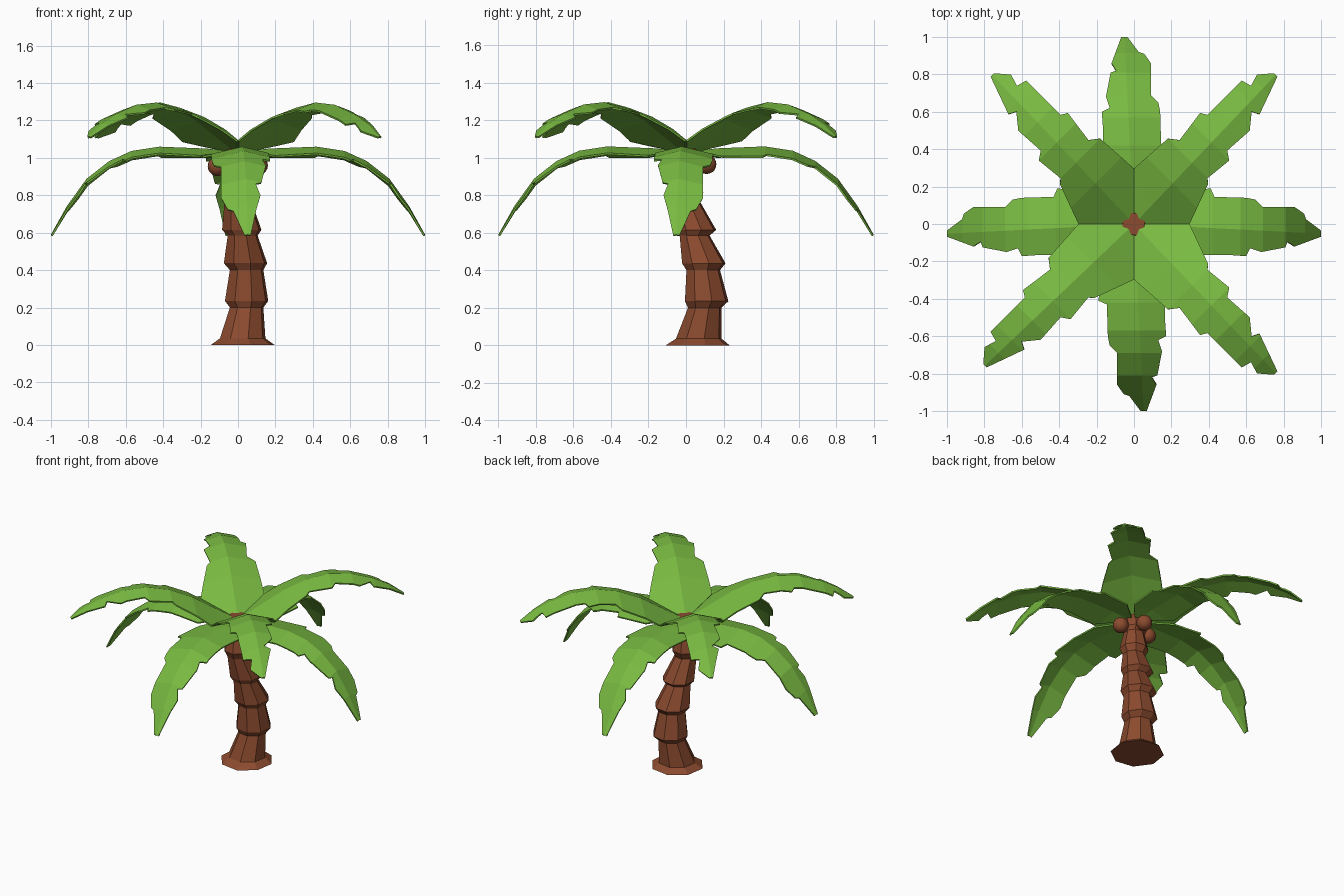
import bpy, math
from mathutils import Vector

if "Cube" in bpy.data.objects:
    bpy.data.objects.remove(bpy.data.objects["Cube"])


def material(name, color):
    m = bpy.data.materials.new(name)
    m.diffuse_color = (*color, 1)
    m.use_nodes = True
    m.node_tree.nodes["Principled BSDF"].inputs["Base Color"].default_value = m.diffuse_color
    return m


GREEN = material("leaf green", (0.19, 0.49, 0.053))
BROWN = material("bark brown", (0.26, 0.07, 0.028))


def make_object(name, verts, faces, mat):
    me = bpy.data.meshes.new(name)
    me.from_pydata(verts, [], faces)
    me.materials.append(mat)
    ob = bpy.data.objects.new(name, me)
    bpy.context.collection.objects.link(ob)
    return ob


def interp(table, u):
    if u <= table[0][0]:
        return table[0][1]
    for (a, p), (b, q) in zip(table, table[1:]):
        if u <= b:
            return p + (q - p) * (u - a) / (b - a)
    return table[-1][1]


# Trunk: stacked eight-sided rings (z, centre x, centre y, radius)
RINGS = [(0, .025, .062, .175), (.035, .025, .068, .125),
         (.20, .046, .100, .092), (.235, .046, .110, .119),
         (.40, .046, .092, .092), (.437, .040, .095, .119),
         (.585, .025, .046, .082), (.615, .020, .056, .108),
         (.77, .0, .0, .074), (.815, .0, .0, .095),
         (.93, .0, .0, .068), (.96, .0, .0, .082), (1.05, -.002, 0, .062)]
N = 8
verts, faces = [], []
for z, cx, cy, r in RINGS:
    for k in range(N):
        a = 2 * math.pi * (k + .3) / N
        verts.append((cx + r * math.cos(a), cy + r * math.sin(a), z))
for i in range(len(RINGS) - 1):
    for k in range(N):
        a, b = i * N + k, i * N + (k + 1) % N
        faces.append((a, b, b + N, a + N))
faces.append(tuple(reversed(range(N))))
faces.append(tuple(range(len(verts) - N, len(verts))))
make_object("trunk", verts, faces, BROWN)

# Coconuts
for i, (x, y, z) in enumerate([(.108, -.005, .96), (.005, .11, .965), (-.11, .01, .955)]):
    bpy.ops.mesh.primitive_uv_sphere_add(segments=16, ring_count=10, radius=.052,
                                         location=(x, y, z))
    ob = bpy.context.object
    ob.name = f"coconut_{i + 1}"
    ob.data.materials.append(BROWN)
    bpy.ops.object.shade_smooth()

# Frond side profiles (distance out, height) and ragged outlines (distance out, offset)
LOW = dict(
    rib=[(.03, 1.035), (.17, 1.05), (.42, 1.06), (.57, 1.037), (.69, .982),
         (.81, .888), (.915, .742), (1.0, .59)],
    left=[(.03, .02), (.2, .17), (.35, .165), (.5, .165), (.6, .172), (.62, .13),
          (.68, .15), (.81, .125), (.82, .095), (.86, .12), (1.0, .068)],
    right=[(.03, -.02), (.2, -.17), (.41, -.19), (.43, -.145), (.6, -.14), (.65, -.13),
           (.69, -.09), (.86, -.09), (.91, -.055), (.92, -.025), (1.0, .035)],
    tip=.052, slope=.24)
HIGH = dict(
    rib=[(.03, 1.045), (.15, 1.115), (.3, 1.205), (.45, 1.268), (.6, 1.296),
         (.75, 1.284), (.9, 1.235), (1.0, 1.185), (1.1, 1.115)],
    left=[(.03, .03), (.21, .21), (.43, .13), (.45, .105), (.6, .12), (.63, .075),
          (.79, .085), (.87, .02), (.89, .06), (1.1, -.015)],
    right=[(.03, -.03), (.21, -.21), (.45, -.195), (.49, -.145), (.67, -.17), (.69, -.135),
           (.95, -.135), (.965, -.08), (1.03, -.1), (1.1, -.04)],
    tip=-.028, slope=.27)


def frond(name, kind, degrees, flip):
    left, right, tip = kind["left"], kind["right"], kind["tip"]
    if flip:
        left, right = [[(u, -v) for u, v in t] for t in (right, left)]
        tip = -tip
    us = sorted({u for t in (kind["rib"], left, right) for u, _ in t})
    a = math.radians(degrees)
    c, s = math.cos(a), math.sin(a)
    verts, faces = [], []
    for u in us:
        mid = tip * u / us[-1]
        for v in (interp(left, u), mid, interp(right, u)):
            z = interp(kind["rib"], u) - kind["slope"] * abs(v - mid)
            verts.append((u * c - v * s, u * s + v * c, z))
    for i in range(len(us) - 1):
        for j in (0, 1):
            p = 3 * i + j
            faces.append((p, p + 1, p + 4, p + 3))
    ob = make_object(name, verts, faces, GREEN)
    mod = ob.modifiers.new("thickness", "SOLIDIFY")
    mod.thickness = .01
    mod.offset = -1


# Four drooping fronds on the axes, four raised fronds on the diagonals
for i in range(4):
    frond(f"low_frond_{i + 1}", LOW, 90 * i, i == 0)
    frond(f"high_frond_{i + 1}", HIGH, 45 + 90 * i, i == 0)
